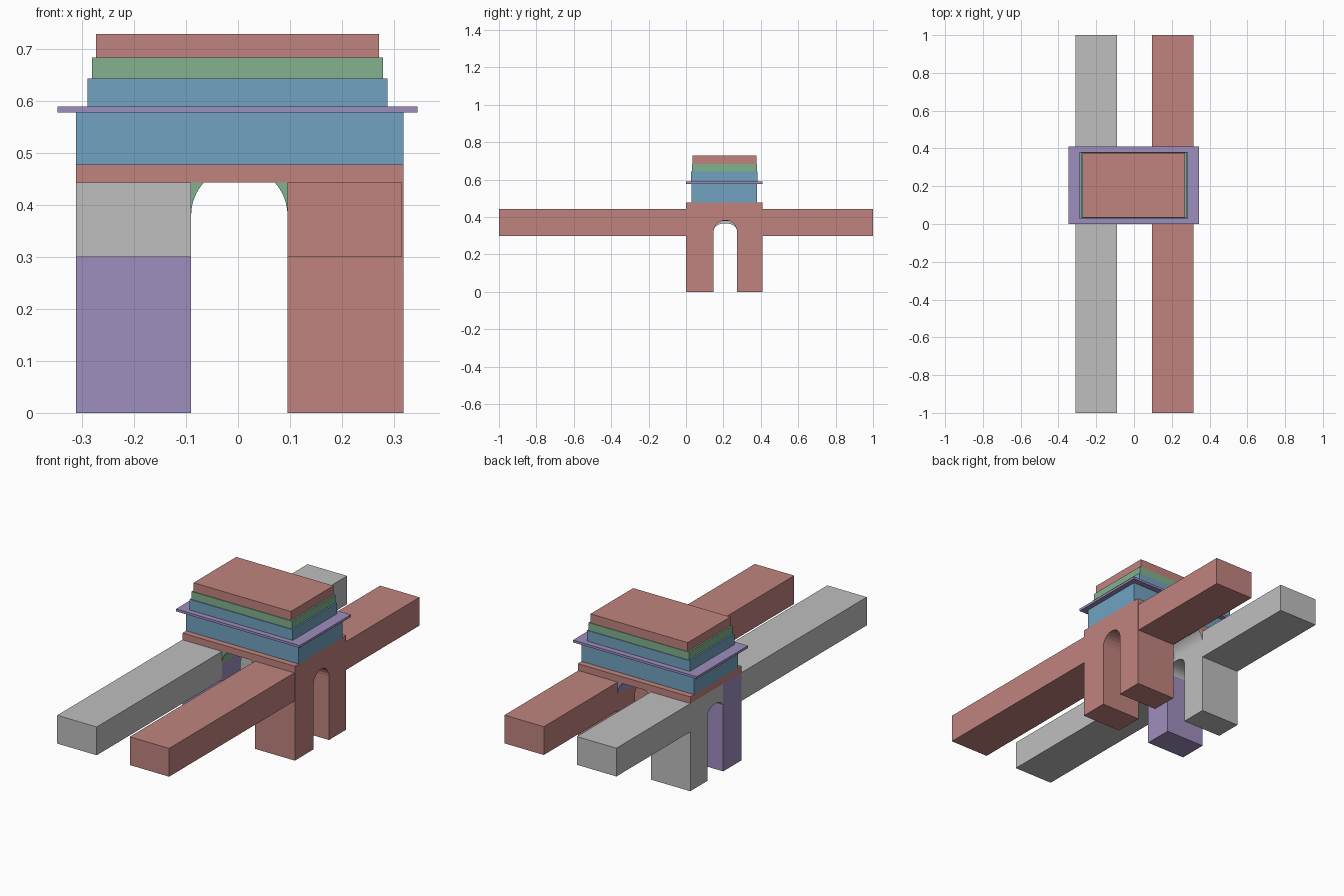
import bpy, bmesh, math

cube = bpy.data.objects.get("Cube")
if cube:
    bpy.data.objects.remove(cube, do_unlink=True)


def material(name, srgb):
    lin = [((c / 255 + 0.055) / 1.055) ** 2.4 for c in srgb] + [1.0]
    m = bpy.data.materials.new(name)
    m.use_nodes = True
    m.diffuse_color = lin
    m.node_tree.nodes["Principled BSDF"].inputs["Base Color"].default_value = lin
    return m


RED = material("brick red", (192, 132, 126))
GREY = material("light grey", (191, 191, 191))
PURPLE = material("soft purple", (159, 142, 190))
BLUE = material("dusty blue", (113, 162, 192))
GREEN = material("sage green", (130, 178, 142))


def prism(name, pts, axis, lo, hi, mat):
    """Extrude a (horizontal, z) outline along the x or y axis."""
    bm = bmesh.new()
    rings = []
    for d in (lo, hi):
        rings.append([bm.verts.new((d, h, z) if axis == "x" else (h, d, z)) for h, z in pts])
    a, b = rings
    bm.faces.new(a)
    bm.faces.new(b[::-1])
    n = len(pts)
    for i in range(n):
        j = (i + 1) % n
        bm.faces.new((a[j], a[i], b[i], b[j]))
    bmesh.ops.recalc_face_normals(bm, faces=bm.faces)
    mesh = bpy.data.meshes.new(name)
    bm.to_mesh(mesh)
    bm.free()
    mesh.materials.append(mat)
    ob = bpy.data.objects.new(name, mesh)
    bpy.context.collection.objects.link(ob)
    return ob


def box(name, x0, x1, y0, y1, z0, z1, mat):
    return prism(name, [(y0, z0), (y1, z0), (y1, z1), (y0, z1)], "x", x0, x1, mat)


def arc(cx, cz, rx, rz, a0, a1, n=12):
    """Points on an ellipse between two angles in degrees."""
    return [(cx + rx * math.cos(math.radians(a0 + (a1 - a0) * i / n)),
             cz + rz * math.sin(math.radians(a0 + (a1 - a0) * i / n))) for i in range(n + 1)]


# Main dimensions: gate depth, side passage, pier tops and front passage
DEPTH = 0.41
S0, S1 = 0.147, 0.273
TOP = 0.443
CX, R, SPRING = 0.0025, 0.0925, 0.38
XL, XR = -0.311, 0.318
IN_L, IN_R = CX - R, CX + R
mid, half = (S0 + S1) / 2, (S1 - S0) / 2

# Left wall of the gate: two piers joined by an arch over the side passage
prism("left_wall",
      [(0, 0), (S0, 0)] + arc(mid, 0.32, half, 0.063, 180, 0)
      + [(S1, 0), (DEPTH, 0), (DEPTH, TOP), (0, TOP)],
      "x", IN_R, XR, RED)

# Right wall: front pier plus rear pier with its arch
box("right_front_pier", XL, IN_L, 0, S0, 0, TOP, PURPLE)
prism("right_rear_pier",
      [(S0, 0.325)] + arc(mid, 0.325, half, 0.042, 180, 0)[1:]
      + [(S1, 0), (DEPTH, 0), (DEPTH, TOP), (S0, TOP)],
      "x", XL, IN_L, GREY)

# Long wall beams running out from the front and rear faces
for end, y0, y1 in (("front", -1, 0), ("rear", DEPTH, 1)):
    box("left_" + end + "_beam", IN_R, 0.315, y0, y1, 0.3, TOP, RED)
    box("right_" + end + "_beam", XL, IN_L, y0, y1, 0.3, TOP, GREY)

# Curved haunches of the main passage vault
cut = math.degrees(math.asin((TOP - SPRING) / R))
for side, a0, a1, edge, rear in (("left", 0, cut, IN_R, PURPLE),
                                 ("right", 180, 180 - cut, IN_L, GREY)):
    outline = arc(CX, SPRING, R, R, a0, a1, 8) + [(edge, TOP)]
    prism(side + "_front_haunch", outline, "y", 0, DEPTH / 2, GREEN)
    prism(side + "_rear_haunch", outline, "y", DEPTH / 2, DEPTH, rear)

# Stacked courses above the piers: x0, x1, y0, y1, z0, z1
for name, dims, mat in (
        ("lintel_slab", (XL, XR, 0, DEPTH, TOP, 0.477), RED),
        ("attic_block", (XL, XR, 0.03, 0.38, 0.477, 0.577), BLUE),
        ("cornice_plate", (-0.347, 0.345, 0, DEPTH, 0.577, 0.589), PURPLE),
        ("lower_step", (-0.289, 0.287, 0.027, 0.382, 0.589, 0.643), BLUE),
        ("middle_step", (-0.281, 0.279, 0.031, 0.379, 0.643, 0.683), GREEN),
        ("top_step", (-0.273, 0.271, 0.035, 0.376, 0.683, 0.728), RED)):
    box(name, *dims, mat)
